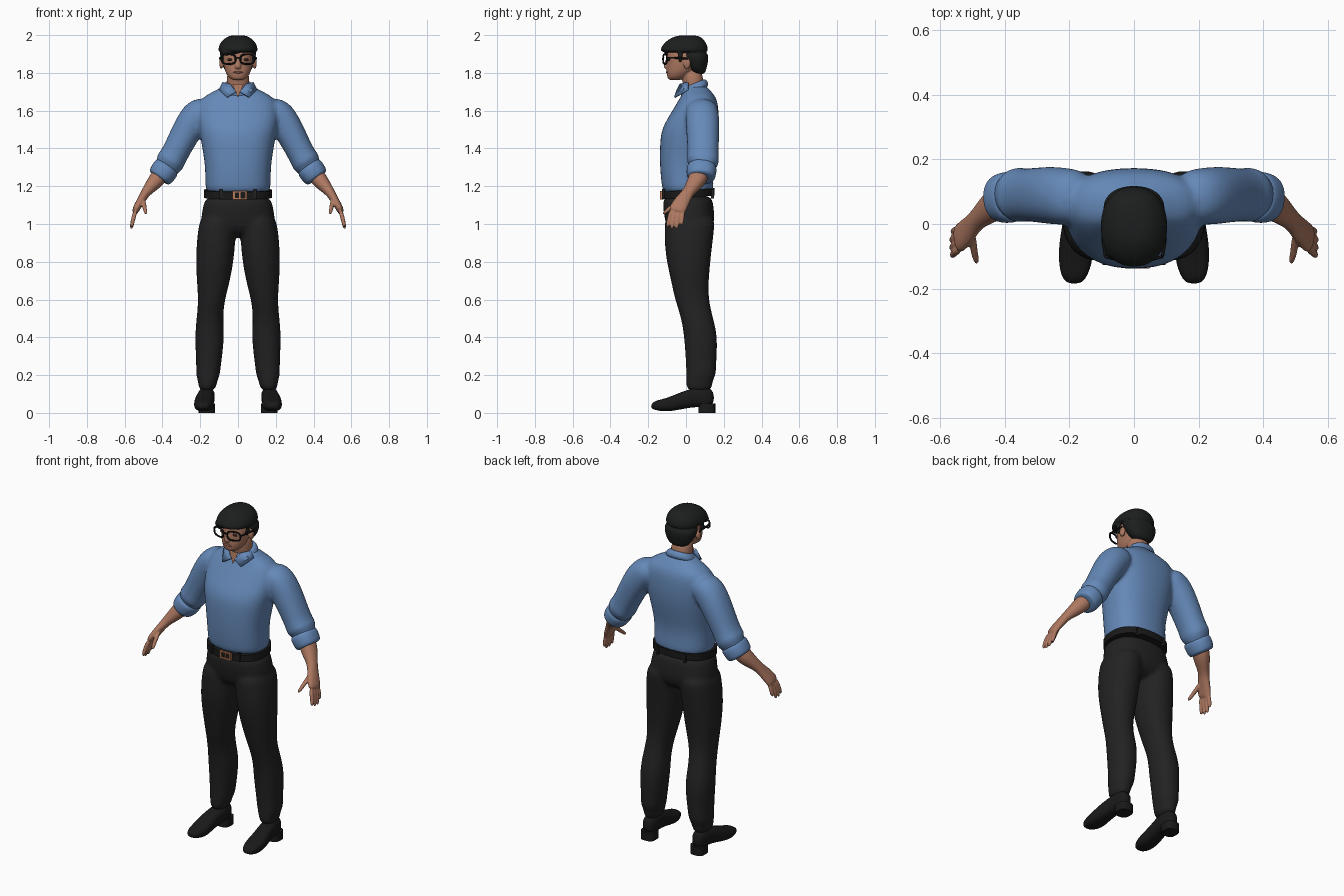
import bpy, bmesh, math
from mathutils import Vector, Matrix

cube = bpy.data.objects.get("Cube")
if cube:
    bpy.data.objects.remove(cube, do_unlink=True)

X, Y, Z = Matrix.Identity(3)
SIDES = (1, -1)


def material(name, *colour):
    mat = bpy.data.materials.new(name)
    mat.use_nodes = True
    mat.diffuse_color = (*colour, 1)
    shader = mat.node_tree.nodes["Principled BSDF"]
    shader.inputs["Base Color"].default_value = (*colour, 1)
    shader.inputs["Roughness"].default_value = .7
    return mat


shirt_blue = material("blue cloth", .13, .25, .48)
trouser_black = material("black cloth", .016, .016, .016)
skin = material("skin", .42, .19, .12)
hair_black = material("dark hair", .012, .013, .013)
leather = material("black leather", .01, .01, .01)
copper = material("copper", .5, .2, .1)
lip_red = material("lips", .3, .11, .08)
frame_black = material("black frame", .006, .006, .006)
eye_brown = material("dark eyes", .03, .015, .01)


def squircle(angle, power):
    """Point on a unit superellipse."""
    c, s = math.cos(angle), math.sin(angle)
    return math.copysign(abs(c) ** (2 / power), c), math.copysign(abs(s) ** (2 / power), s)


def loft(bm, rings, ref=X, axis=None, power=2.2, sides=20, flip=1):
    """Skin superellipse rings (x, y, z, radius along ref, other radius)."""
    centres = [Vector(ring[:3]) for ring in rings]
    last = len(rings) - 1
    loops = []
    for i, ring in enumerate(rings):
        along = axis or centres[min(i + 1, last)] - centres[max(i - 1, 0)]
        along = along.normalized()
        u = (ref - along * ref.dot(along)).normalized()
        v = along.cross(u)
        loop = []
        for k in range(sides):
            c, s = squircle(math.tau * k / sides, power)
            point = centres[i] + u * c * ring[3] + v * s * ring[4]
            loop.append(bm.verts.new((point.x * flip, point.y, point.z)))
        loops.append(loop)
    for low, high in zip(loops, loops[1:]):
        for k in range(sides):
            bm.faces.new((low[k - 1], low[k], high[k], high[k - 1]))
    bm.faces.new(loops[0])
    bm.faces.new(loops[-1])


def column(bm, rows, **options):
    """Upright loft on the centre line from rows (z, y, half width, half depth)."""
    options.setdefault("axis", Z)
    loft(bm, [(0, y, z, width, depth) for z, y, width, depth in rows], **options)


def ball(bm, centre, radii, flip=1):
    place = Matrix.Translation((centre[0] * flip, *centre[1:]))
    bmesh.ops.create_uvsphere(bm, u_segments=16, v_segments=8, radius=1,
                              matrix=place @ Matrix.Diagonal((*radii, 1)))


def box(bm, centre, size):
    place = Matrix.Translation(centre) @ Matrix.Diagonal((*size, 1))
    bmesh.ops.create_cube(bm, size=1, matrix=place)


def finish(name, bm, mat, rounded=False, voxel=None):
    """Turn the bmesh into an object; voxel merges overlapping lofts into one skin."""
    bmesh.ops.recalc_face_normals(bm, faces=bm.faces)
    mesh = bpy.data.meshes.new(name)
    bm.to_mesh(mesh)
    bm.free()
    mesh.materials.append(mat)
    mesh.shade_smooth()
    if not rounded:
        mesh.set_sharp_from_angle(angle=math.radians(40))
    obj = bpy.data.objects.new(name, mesh)
    bpy.context.collection.objects.link(obj)
    if rounded:
        obj.modifiers.new("Round", "SUBSURF").levels = 2
    if voxel:
        merge = obj.modifiers.new("Merge", "REMESH")
        merge.mode, merge.voxel_size, merge.use_smooth_shade = "VOXEL", voxel, True
        relax = obj.modifiers.new("Relax", "SMOOTH")
        relax.factor, relax.iterations = .5, 4
    return obj


def wire(name, points, cyclic=False):
    """Thin black tube through the points."""
    curve = bpy.data.curves.new(name, "CURVE")
    curve.dimensions, curve.bevel_depth, curve.bevel_resolution = "3D", .005, 2
    curve.use_fill_caps = True
    spline = curve.splines.new("POLY")
    spline.points.add(len(points) - 1)
    for target, point in zip(spline.points, points):
        target.co = (*point, 1)
    spline.use_cyclic_u = cyclic
    curve.materials.append(frame_black)
    bpy.context.collection.objects.link(bpy.data.objects.new(name, curve))


# Shirt: torso and both sleeves merged
bm = bmesh.new()
column(bm, [(1.15, .01, .17, .13), (1.2, .01, .175, .14), (1.3, 0, .175, .14),
            (1.4, .01, .19, .15), (1.5, .02, .21, .155), (1.58, .045, .22, .13),
            (1.64, .06, .21, .11), (1.68, .065, .18, .09), (1.71, .055, .11, .07),
            (1.74, .045, .07, .06)], power=2.4)
for flip in SIDES:
    loft(bm, [(.14, .08, 1.62, .08, .06), (.21, .085, 1.59, .09, .09), (.27, .09, 1.5, .09, .08),
              (.34, .09, 1.36, .08, .07), (.36, .09, 1.33, .09, .08), (.37, .09, 1.31, .07, .07),
              (.41, .08, 1.26, .05, .05)], ref=Y, flip=flip)
finish("shirt", bm, shirt_blue, rounded=True, voxel=.011)

# Rolled cuffs at the elbows
bm = bmesh.new()
cuff_top, cuff_end = Vector((.37, .085, 1.31)), Vector((.42, .078, 1.24))
for flip in SIDES:
    rings = []
    for step, size in zip((0, .1, .5, .9, 1), (.06, .08, .08, .075, .06)):
        rings.append((*cuff_top.lerp(cuff_end, step), size, size * .9))
    loft(bm, rings, ref=Y, flip=flip)
finish("rolled_cuffs", bm, shirt_blue, rounded=True)

# Collar: tilted band, two pointed leaves and the open neck between them
bm = bmesh.new()
column(bm, [(1.69, .045, .09, .08), (1.72, .045, .09, .08), (1.74, .04, .075, .07),
            (1.745, .04, .065, .06)], axis=Vector((0, -.4, 1)))
finish("collar_band", bm, shirt_blue, rounded=True)
bm = bmesh.new()
for flip in SIDES:
    leaf = [(.04, -.03, 1.74), (.01, -.05, 1.7), (.06, -.06, 1.67), (.1, .01, 1.71), (.08, .01, 1.75)]
    bm.faces.new([bm.verts.new((x * flip, y, z)) for x, y, z in leaf])
collar = finish("collar_leaves", bm, shirt_blue)
thickness = collar.modifiers.new("Thickness", "SOLIDIFY")
thickness.thickness, thickness.offset = .009, 0
bm = bmesh.new()
bm.faces.new([bm.verts.new(p) for p in ((-.03, -.04, 1.74), (0, -.05, 1.67), (.03, -.04, 1.74))])
finish("open_neck", bm, skin)

# Trousers: hips and both legs merged
bm = bmesh.new()
column(bm, [(1.16, .01, .17, .13), (1.1, .01, .185, .135), (1.03, .02, .2, .135),
            (.97, .02, .19, .12), (.93, .02, .11, .07)], power=2.4)
for flip in SIDES:
    loft(bm, [(.1, .02, 1.05, .09, .13), (.11, .02, 1, .1, .135), (.12, .01, .85, .105, .125),
              (.13, .02, .7, .09, .1), (.14, .03, .6, .07, .09), (.15, .06, .5, .07, .085),
              (.15, .08, .4, .08, .09), (.155, .08, .25, .065, .08), (.16, .08, .2, .065, .08),
              (.16, .07, .17, .05, .07), (.165, .07, .11, .045, .07)], axis=Z, flip=flip)
finish("trousers", bm, trouser_black, rounded=True, voxel=.011)

# Belt, belt loops and buckle
bm = bmesh.new()
column(bm, [(z, .01, .18, .141) for z in (1.14, 1.18)], axis=Vector((0, -.07, 1)), power=2.4, sides=40)
finish("belt", bm, leather)
bm = bmesh.new()
for x in (-.09, .09):
    for y in (-.12, .14):
        box(bm, (x, y, 1.16), (.015, .015, .05))
finish("belt_loops", bm, trouser_black)
bm = bmesh.new()
buckle = Vector((.01, -.132, 1.153))
for sign in SIDES:
    box(bm, buckle + X * sign * .032, (.012, .012, .046))
    box(bm, buckle + Z * sign * .019, (.07, .012, .008))
box(bm, buckle, (.008, .01, .04))
finish("buckle", bm, copper)

# Shoes: uppers with separate heels
bm = bmesh.new()
for flip in SIDES:
    loft(bm, [(.185, -.185, .035, .02, .01), (.185, -.165, .04, .04, .025), (.18, -.11, .04, .055, .035),
              (.18, -.04, .06, .05, .045), (.17, .03, .08, .045, .05), (.165, .09, .085, .045, .055),
              (.165, .15, .08, .03, .045)], axis=Y, power=2.6, flip=flip)
finish("shoes", bm, leather, rounded=True)
bm = bmesh.new()
for flip in SIDES:
    loft(bm, [(.165, .11, z, .043, .045) for z in (0, .05)], axis=Z, power=3, flip=flip)
finish("shoe_heels", bm, leather)

# Forearms, palms and fingers merged
bm = bmesh.new()
for flip in SIDES:
    loft(bm, [(.39, .085, 1.29, .05, .045), (.43, .06, 1.235, .05, .045), (.46, .035, 1.2, .04, .035),
              (.49, .01, 1.165, .03, .025), (.51, -.015, 1.13, .04, .022), (.54, -.045, 1.08, .047, .02),
              (.545, -.05, 1.06, .04, .015)], ref=Y, flip=flip)
    digits = [((.5, -.03, 1.13), (.485, -.125, 1.05))]
    for i, length in enumerate((.9, 1, 1, .8)):
        knuckle = Vector((.54, .02 * i - .077, 1.075))
        digits.append((knuckle, knuckle + Vector((.026, .006 * i - .026, -.105)) * length))
    for start, tip in digits:
        middle = Vector(start).lerp(tip, .5) + X * .004
        loft(bm, [(*p, size, size) for p, size in zip((start, middle, tip), (.013, .012, .01))],
             ref=Y, sides=10, flip=flip)
finish("forearms_and_hands", bm, skin, rounded=True, voxel=.0045)

# Head: skull, neck, nose and ears merged
bm = bmesh.new()
column(bm, [(1.76, -.06, .03, .035), (1.78, -.045, .055, .055), (1.81, -.03, .07, .075),
            (1.85, -.01, .08, .09), (1.9, -.005, .085, .1), (1.97, 0, .06, .075)])
column(bm, [(1.69, .045, .06, .055), (1.74, .04, .06, .055), (1.83, .025, .06, .06)])
column(bm, [(1.89, -.09, .01, .01), (1.845, -.105, .015, .013), (1.83, -.107, .017, .013),
            (1.82, -.1, .012, .01)])
for flip in SIDES:
    ball(bm, (.088, .005, 1.85), (.012, .02, .03), flip)
finish("head", bm, skin, rounded=True, voxel=.0045)
bm = bmesh.new()
ball(bm, (0, -.1, 1.803), (.026, .007, .006))
finish("lips", bm, lip_red)
bm = bmesh.new()
for flip in SIDES:
    ball(bm, (.042, -.09, 1.87), (.015, .007, .007), flip)
finish("eyes", bm, eye_brown)

# Hair: crown, nape, swept fringe and sideburns merged
bm = bmesh.new()
column(bm, [(1.905, -.005, .1, .12), (1.92, -.01, .107, .13), (1.955, -.005, .1, .117),
            (1.985, .003, .07, .085), (2, .01, .04, .05)])
column(bm, [(1.79, .07, .05, .03), (1.825, .06, .08, .05), (1.87, .05, .097, .07), (1.92, .035, .1, .085)])
loft(bm, [(-.09, -.07, 1.91, .02, .02), (-.05, -.108, 1.91, .02, .02), (.07, -.09, 1.935, .015, .015)], ref=Y)
for flip in SIDES:
    loft(bm, [(.08, -.03, 1.85, .01, .01), (.09, -.03, 1.92, .01, .02)], axis=Z, flip=flip)
finish("hair", bm, hair_black, rounded=True, voxel=.006)

# Glasses: rounded rims, temples and bridge
for side, flip in zip(("left", "right"), SIDES):
    rim = []
    for k in range(28):
        c, s = squircle(math.tau * k / 28, 2.8)
        rim.append((flip * (.05 + .037 * c), .01 * c - .111, 1.873 + .026 * s))
    wire(side + "_rim", rim, cyclic=True)
    wire(side + "_temple", [(flip * .088, -.1, 1.88), (flip * .095, -.06, 1.88), (flip * .096, .01, 1.875)])
wire("glasses_bridge", [(-.014, -.12, 1.88), (.014, -.12, 1.88)])
